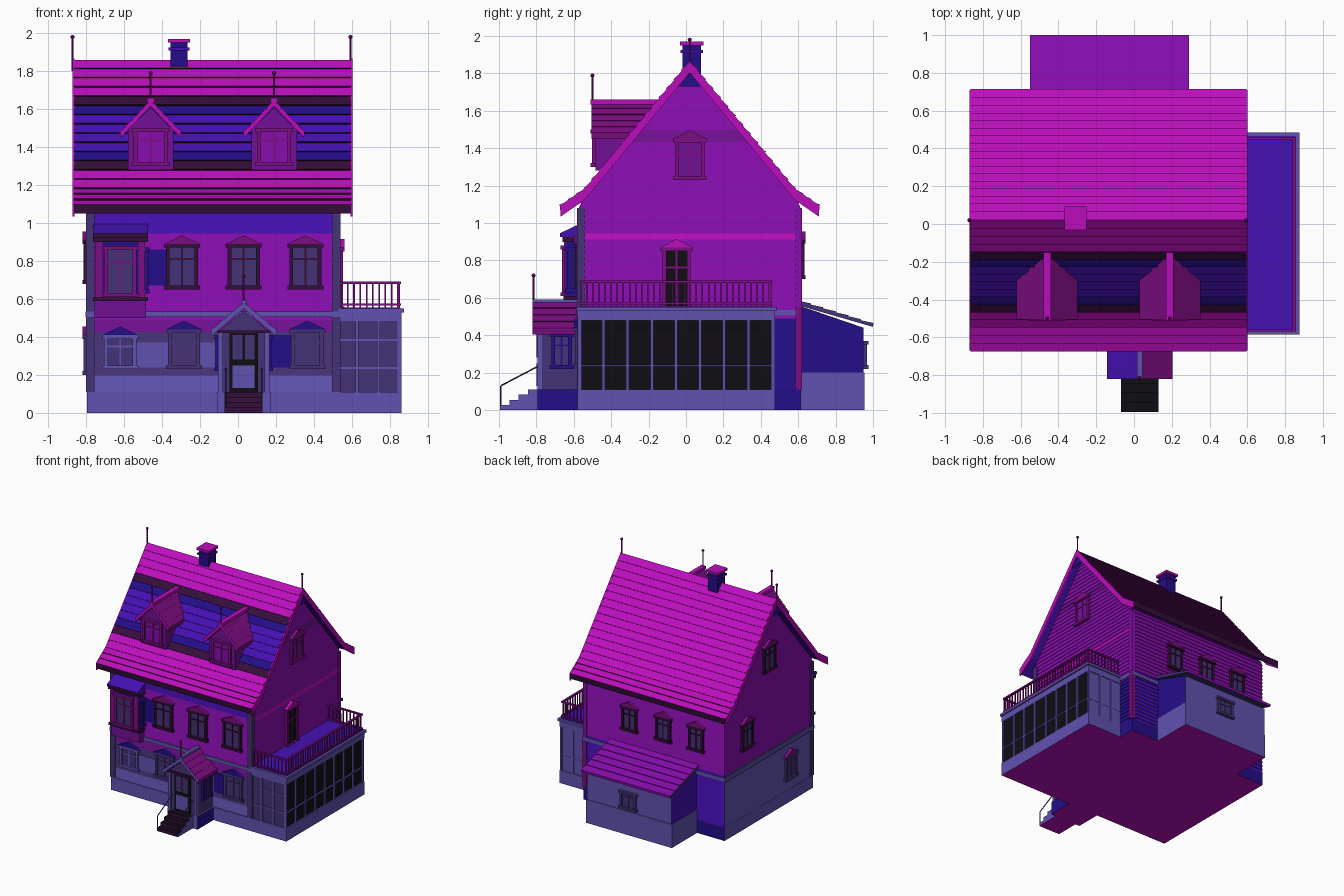
import bpy, bmesh, math
from mathutils import Matrix, Vector

cube = bpy.data.objects.get("Cube")
if cube:
    bpy.data.objects.remove(cube)

PALETTE = {
    "magenta": (0.5, 0.004, 0.5), "purple": (0.25, 0.004, 0.43),
    "blue": (0.06, 0.005, 0.45), "navy": (0.018, 0.004, 0.25),
    "lavender": (0.12, 0.085, 0.44), "slate": (0.06, 0.032, 0.18),
    "black": (0.005, 0.004, 0.006), "plum": (0.035, 0.004, 0.042),
    "deep_magenta": (0.2, 0.004, 0.22), "violet": (0.17, 0.005, 0.3),
}
NAMES = list(PALETTE)
MATS = []
for key, rgb in PALETTE.items():
    m = bpy.data.materials.new(key)
    m.use_nodes = True
    m.diffuse_color = (*rgb, 1)
    m.node_tree.nodes["Principled BSDF"].inputs["Base Color"].default_value = (*rgb, 1)
    MATS.append(m)


def place(x=0, y=0, z=0, angle=0):
    return Matrix.Translation((x, y, z)) @ Matrix.Rotation(math.radians(angle), 4, 'Z')


def paint(faces, mat):
    for f in faces:
        f.material_index = NAMES.index(mat)


def box(bm, x0, x1, y0, y1, z0, z1, mat):
    size = Matrix.Diagonal((x1 - x0, y1 - y0, z1 - z0, 1))
    mid = Matrix.Translation(((x0 + x1) / 2, (y0 + y1) / 2, (z0 + z1) / 2))
    new = bmesh.ops.create_cube(bm, size=1, matrix=mid @ size)["verts"]
    paint({f for v in new for f in v.link_faces}, mat)


def prism(bm, pts, y0, y1, mat):
    """Extrude an (x, z) outline along y."""
    a = [bm.verts.new((x, y0, z)) for x, z in pts]
    b = [bm.verts.new((x, y1, z)) for x, z in pts]
    n = len(pts)
    faces = [bm.faces.new(a), bm.faces.new(b[::-1])]
    faces += [bm.faces.new((a[i], b[i], b[(i + 1) % n], a[(i + 1) % n])) for i in range(n)]
    paint(faces, mat)


def rod(bm, p, q, r, mat):
    p, q = Vector(p), Vector(q)
    m = Matrix.Translation((p + q) / 2) @ (q - p).to_track_quat('Z', 'Y').to_matrix().to_4x4()
    new = bmesh.ops.create_cone(bm, cap_ends=True, segments=8, radius1=r, radius2=r,
                                depth=(q - p).length, matrix=m)["verts"]
    paint({f for v in new for f in v.link_faces}, mat)


def finish(bm, name, M=None, rule=None):
    if M:
        bm.transform(M)
    bmesh.ops.recalc_face_normals(bm, faces=bm.faces[:])
    if rule:
        for f in bm.faces:
            mat = rule(f.calc_center_median(), f.normal)
            if mat:
                paint([f], mat)
    me = bpy.data.meshes.new(name)
    bm.to_mesh(me)
    bm.free()
    for m in MATS:
        me.materials.append(m)
    ob = bpy.data.objects.new(name, me)
    bpy.context.collection.objects.link(ob)


def boxes(name, specs, M=None, rule=None):
    bm = bmesh.new()
    for s in specs:
        box(bm, *s)
    finish(bm, name, M, rule)


def solid(name, pts, y0, y1, mat, M=None, rule=None):
    bm = bmesh.new()
    prism(bm, pts, y0, y1, mat)
    finish(bm, name, M, rule)


def shingles(path, rows, lift):
    """Stepped slope from ridge to eave as (u, z) points."""
    out = []
    for (p, q), n in zip(zip(path, path[1:]), rows):
        p, q = Vector(p), Vector(q)
        d = (q - p).normalized()
        nrm = Vector((-d.y, d.x))
        for i in range(n):
            out += [p.lerp(q, i / n), p.lerp(q, (i + 1) / n) + nrm * lift]
    return out


def roof(name, path, rows, thick, y0, y1, mat, M=None, rule=None, lift=0.01):
    top = shingles(path, rows, lift)
    under = [(u, z - thick) for u, z in path]
    pts = [(-u, z) for u, z in top[:0:-1]] + [tuple(p) for p in top]
    pts += under[::-1] + [(-u, z) for u, z in under[1:]]
    solid(name, pts, y0, y1, mat, M, rule)


def window(name, M, w, h, glass="slate", frame="plum", pediment="deep_magenta", base=0):
    bm = bmesh.new()
    a, t = w / 2, 0.02
    box(bm, -a, a, -0.007, 0.02, 0, h, glass)
    for s in (-a, a):
        box(bm, s - t / 2, s + t / 2, -0.018, 0.02, 0, h, frame)
    box(bm, -0.005, 0.005, -0.013, 0.01, 0, h, frame)
    box(bm, -a, a, -0.013, 0.01, h * 0.68, h * 0.68 + 0.01, frame)
    box(bm, -a - t, a + t, -0.025, 0.02, -t, 0, frame)
    box(bm, -a - t, a + t, -0.025, 0.02, h, h + t, frame)
    if pediment:
        prism(bm, [(-a - t, h + t), (a + t, h + t), (0, h + t + 0.045)], -0.025, 0.02, pediment)
    finish(bm, name, M)


def finial(name, x, y, z0, z1):
    bm = bmesh.new()
    rod(bm, (x, y, z0), (x, y, z1), 0.005, "deep_magenta")
    new = bmesh.ops.create_icosphere(bm, subdivisions=2, radius=0.011,
                                     matrix=Matrix.Translation((x, y, z1 - 0.01)))["verts"]
    paint({f for v in new for f in v.link_faces}, "deep_magenta")
    finish(bm, name)


# Foundations
def base_rule(c, n):
    if n.z < -0.9:
        return "magenta"
    if c.x < 0.6 and c.y < 0.7 and (n.x > 0.9 or n.y > 0.9):
        return "navy"


boxes("foundation", [(-0.795, 0.535, -0.58, 0.615, 0, 0.11, "lavender"),
                     (0.5, 0.862, -0.58, 0.475, 0, 0.11, "lavender"),
                     (-0.535, 0.275, 0.6, 0.955, 0, 0.2, "lavender"),
                     (-0.11, 0.175, -0.795, -0.57, 0, 0.11, "lavender")], rule=base_rule)


# Clapboard walls
def wall_rule(c, n):
    z = c.z
    if n.y < -0.5:
        steps = ((0.2, "lavender"), (0.42, "slate"), (0.5, "violet"), (0.95, "purple"), (2, "blue"))
    elif n.x > 0.5:
        steps = ((0.5, "navy"), (0.9, "purple"), (0.96, "magenta"), (1.42, "purple"),
                 (1.5, "violet"), (2, "purple"))
    elif n.x < -0.5:
        steps = ((0.49, "lavender"), (0.56, "slate"), (2, "purple"))
    else:
        steps = ((0.56, "blue"), (2, "purple"))
    return next(m for lim, m in steps if z < lim)


bm = bmesh.new()
rings, count, low, high = [], 52, 0.1, 1.79
for i in range(count):
    for k, off in ((i, 0.005), (i + 1, 0)):
        z = low + (high - low) * k / count
        hy = min(0.59, (1.81 - z) / 1.21) + off
        x0, x1 = -0.79 - off, 0.53 + off
        rings.append([bm.verts.new(p) for p in ((x0, 0.02 - hy, z), (x1, 0.02 - hy, z),
                                                (x1, 0.02 + hy, z), (x0, 0.02 + hy, z))])
for a, b in zip(rings, rings[1:]):
    for i in range(4):
        j = (i + 1) % 4
        bm.faces.new((a[i], a[j], b[j], b[i]))
bm.faces.new(rings[0])
bm.faces.new(rings[-1])
finish(bm, "house_walls", rule=wall_rule)

boxes("wall_panels", [(-0.56, -0.12, -0.579, -0.57, 0.24, 0.37, "lavender"),
                      (0.18, 0.28, -0.579, -0.57, 0.24, 0.41, "navy"),
                      (-0.48, -0.38, -0.579, -0.57, 0.67, 0.86, "navy")])
boxes("floor_trim", [(-0.803, 0.54, -0.585, 0.62, 0.505, 0.535, "lavender")])
boxes("corner_boards", [(-0.8, -0.755, -0.582, -0.54, 0.11, 1.08, "slate"),
                        (0.495, 0.54, -0.582, -0.54, 0.11, 1.08, "slate"),
                        (0.505, 0.542, 0.585, 0.62, 0.11, 0.55, "deep_magenta"),
                        (0.505, 0.54, 0.585, 0.62, 0.55, 1.08, "purple")])


# Main roof with a flared eave
def roof_rule(c, n):
    side = n.y * (c.y - 0.02)
    if abs(n.x) > 0.5:
        return "magenta"
    if n.z < -0.1:
        return "plum" if side > 0 else "blue"
    if c.y > 0.02:
        return "magenta"
    steps = ((1.3, "magenta"), (1.345, "plum"), (1.385, "navy"), (1.55, "blue"),
             (1.6, "navy"), (1.65, "plum"), (2, "magenta"))
    return next(m for lim, m in steps if c.z < lim)


EAVES = [(0, 1.86), (0.56, 1.18), (0.69, 1.09)]
roof("main_roof", EAVES, (14, 3), 0.04, -0.595, 0.865, "magenta", place(0, 0.02, 0, 90), roof_rule)
for side, x in (("left", 0.592), ("right", -0.872)):
    edge = [(u, z + 0.006) for u, z in EAVES]
    inner = [(u, z - 0.055) for u, z in EAVES]
    pts = [(-u, z) for u, z in edge[:0:-1]] + edge + inner[::-1] + [(-u, z) for u, z in inner[1:]]
    solid(side + "_bargeboard", pts, -x - 0.01, -x, "magenta", place(0, 0.02, 0, 90))
    solid(side + "_gable_collar", [(-0.06, 1.73), (0.06, 1.73), (0, 1.8)], -x - 0.005, -x,
          "navy", place(0, 0.02, 0, 90))
    finial(side + "_ridge_finial", x, 0.02, 1.8, 1.99)
boxes("chimney", [(-0.355, -0.265, -0.02, 0.08, 1.72, 1.95, "navy"),
                  (-0.365, -0.255, -0.03, 0.09, 1.91, 1.925, "blue"),
                  (-0.368, -0.252, -0.033, 0.093, 1.95, 1.97, "magenta")])

# Dormers
for side, x in (("right", -0.46), ("left", 0.19)):
    M = place(x)
    solid(side + "_dormer_wall", [(-0.12, 1.28), (0.12, 1.28), (0.12, 1.49), (0, 1.61), (-0.12, 1.49)],
          -0.485, -0.16, "violet", M)
    roof(side + "_dormer_roof", [(0, 1.645), (0.158, 1.48)], (5,), 0.03, -0.505, -0.16,
         "deep_magenta", M, lambda c, n: "magenta" if n.y < -0.9 else None, 0.005)
    boxes(side + "_dormer_ridge", [(-0.02, 0.02, -0.51, -0.15, 1.635, 1.66, "magenta")], M)
    window(side + "_dormer_window", place(x, -0.485, 1.32), 0.16, 0.16, "purple", "deep_magenta", None)
    finial(side + "_dormer_finial", x, -0.5, 1.62, 1.8)

# Windows and balcony door
for i, x in enumerate((-0.295, 0.03, 0.355)):
    window(f"front_upper_window_{i}", place(x, -0.575, 0.67), 0.15, 0.2)
for i, x in enumerate((-0.285, 0.365)):
    window(f"front_lower_window_{i}", place(x, -0.575, 0.25), 0.15, 0.17, "slate", "slate", "navy")
window("front_small_window", place(-0.62, -0.575, 0.25), 0.15, 0.14, "slate", "lavender", "navy")
for i, x in enumerate((-0.53, -0.22, 0.1)):
    window(f"back_window_{i}", place(x, 0.615, 0.72, 180), 0.12, 0.17)
window("extension_window", place(-0.125, 0.95, 0.24, 180), 0.13, 0.11, "slate", "slate", None)
window("left_gable_window", place(0.535, 0.02, 1.25, 90), 0.14, 0.18, "violet", "deep_magenta")
window("right_gable_window", place(-0.795, 0.02, 1.25, -90), 0.14, 0.18)
window("right_upper_window", place(-0.795, 0.32, 0.7, -90), 0.13, 0.19)
window("right_lower_window", place(-0.795, -0.27, 0.22, -90), 0.13, 0.17, "slate", "slate")
window("balcony_door", place(0.535, -0.05, 0.56, 90), 0.13, 0.29, "black", "deep_magenta", "magenta")

# Glazed veranda with roof terrace
parts = [(0.5, 0.85, -0.565, 0.465, 0.1, 0.5, "black"),
         (0.5, 0.856, -0.572, -0.56, 0.1, 0.48, "slate"),
         (0.5, 0.856, 0.46, 0.468, 0.1, 0.48, "lavender"),
         (0.5, 0.862, -0.58, 0.475, 0.48, 0.53, "lavender"),
         (0.5, 0.862, -0.578, 0.47, 0.232, 0.242, "lavender"),
         (0.5, 0.862, -0.578, -0.56, 0.38, 0.388, "lavender")]
for i in range(9):
    y = -0.57 + i * 0.129
    parts.append((0.84, 0.862, y - 0.008, y + 0.008, 0.11, 0.48, "lavender"))
for i in range(4):
    x = 0.515 + i * 0.112
    parts += [(x - 0.008, x + 0.008, y, y + 0.012, 0.11, 0.48, "lavender") for y in (-0.58, 0.463)]
boxes("veranda", parts)
boxes("terrace_floor", [(0.53, 0.875, -0.585, 0.485, 0.53, 0.55, "lavender"),
                        (0.53, 0.855, -0.565, 0.465, 0.55, 0.555, "blue")])
parts = []
for z0, z1 in ((0.565, 0.575), (0.68, 0.692)):
    parts += [(0.84, 0.858, -0.57, 0.46, z0, z1, "deep_magenta"),
              (0.535, 0.85, -0.57, -0.555, z0, z1, "deep_magenta"),
              (0.535, 0.85, 0.445, 0.46, z0, z1, "deep_magenta")]
for i in range(32):
    y = -0.562 + i * 0.0325
    parts.append((0.845, 0.853, y - 0.004, y + 0.004, 0.55, 0.685, "deep_magenta"))
for i in range(10):
    x = 0.545 + i * 0.033
    parts += [(x - 0.004, x + 0.004, y - 0.004, y + 0.004, 0.55, 0.685, "deep_magenta")
              for y in (-0.562, 0.452)]
boxes("terrace_railing", parts)

# Rear extension with lean-to roof
M = place(0, 0, 0, 90)
solid("extension_walls", [(0.6, 0.2), (0.95, 0.2), (0.95, 0.44), (0.6, 0.56)], -0.27, 0.53, "lavender", M,
      lambda c, n: ("navy" if n.x > 0.5 else "blue") if abs(n.x) > 0.5 else "lavender")
slope = [(0.6, 0.585), (1.0, 0.46)]
solid("extension_roof", [tuple(p) for p in shingles(slope, (6,), 0.006)] + [(1.0, 0.445), (0.6, 0.56)],
      -0.29, 0.55, "purple", M, lambda c, n: "slate" if abs(n.x) > 0.5 or n.z < -0.3 else None)

# Entrance porch
M = place(0.03)
solid("porch_walls", [(-0.13, 0.11), (0.13, 0.11), (0.13, 0.43), (0, 0.54), (-0.13, 0.43)],
      -0.785, -0.56, "slate", M, lambda c, n: "navy" if n.x < -0.5 else None)
roof("porch_roof", [(0, 0.58), (0.17, 0.435)], (4,), 0.03, -0.82, -0.56, "deep_magenta", M,
     lambda c, n: "lavender" if n.y < -0.5 else "blue" if c.x < 0.03 else None, 0.006)
boxes("porch_trim", [(-0.015, 0.015, -0.822, -0.56, 0.575, 0.592, "lavender"),
                     (-0.135, -0.11, -0.795, -0.77, 0.11, 0.43, "lavender"),
                     (0.11, 0.135, -0.795, -0.77, 0.11, 0.43, "lavender"),
                     (-0.14, 0.14, -0.8, -0.78, 0.42, 0.435, "plum")], M)
boxes("front_door", [(-0.075, 0.075, -0.793, -0.78, 0.11, 0.43, "black"),
                     (-0.058, 0.058, -0.798, -0.79, 0.13, 0.25, "lavender"),
                     (-0.058, -0.006, -0.798, -0.79, 0.28, 0.41, "slate"),
                     (0.006, 0.058, -0.798, -0.79, 0.28, 0.41, "slate")], M)
for side, x, a in (("left", 0.16, 90), ("right", -0.1, -90)):
    window(side + "_porch_window", place(x, -0.665, 0.24, a), 0.09, 0.15, "slate", "navy", None)
finial("porch_finial", 0.03, -0.815, 0.56, 0.73)
boxes("front_steps", [(-0.1, 0.1, -0.995 + i * 0.05, -0.78, i * 0.0275, (i + 1) * 0.0275, "lavender")
                      for i in range(4)], M,
      lambda c, n: "black" if n.z > 0.5 else "plum" if n.y < -0.5 else "magenta" if n.z < -0.5 else None)
bm = bmesh.new()
for x in (-0.065, 0.125):
    rod(bm, (x, -0.99, 0), (x, -0.99, 0.13), 0.004, "slate")
    rod(bm, (x, -0.99, 0.13), (x, -0.79, 0.235), 0.004, "slate")
finish(bm, "step_handrails")

# Oriel bay
boxes("oriel_bay", [(-0.75, -0.49, -0.645, -0.57, 0.6, 0.93, "navy"),
                    (-0.755, -0.485, -0.635, -0.57, 0.5, 0.6, "violet"),
                    (-0.765, -0.475, -0.655, -0.57, 0.59, 0.61, "plum"),
                    (-0.765, -0.475, -0.66, -0.57, 0.9, 0.925, "plum"),
                    (-0.75, -0.715, -0.652, -0.62, 0.61, 0.9, "deep_magenta"),
                    (-0.525, -0.49, -0.652, -0.62, 0.61, 0.9, "deep_magenta")])
window("oriel_window", place(-0.62, -0.645, 0.63), 0.15, 0.23, "slate", "deep_magenta", None)
window("oriel_side_window", place(-0.49, -0.61, 0.65, 90), 0.035, 0.2, "slate", "navy", None)
solid("oriel_roof", [(-0.57, 0.925), (-0.675, 0.925), (-0.675, 0.945), (-0.57, 0.995)], 0.475, 0.765,
      "blue", place(0, 0, 0, 90), lambda c, n: "plum" if n.y < -0.9 else None)
